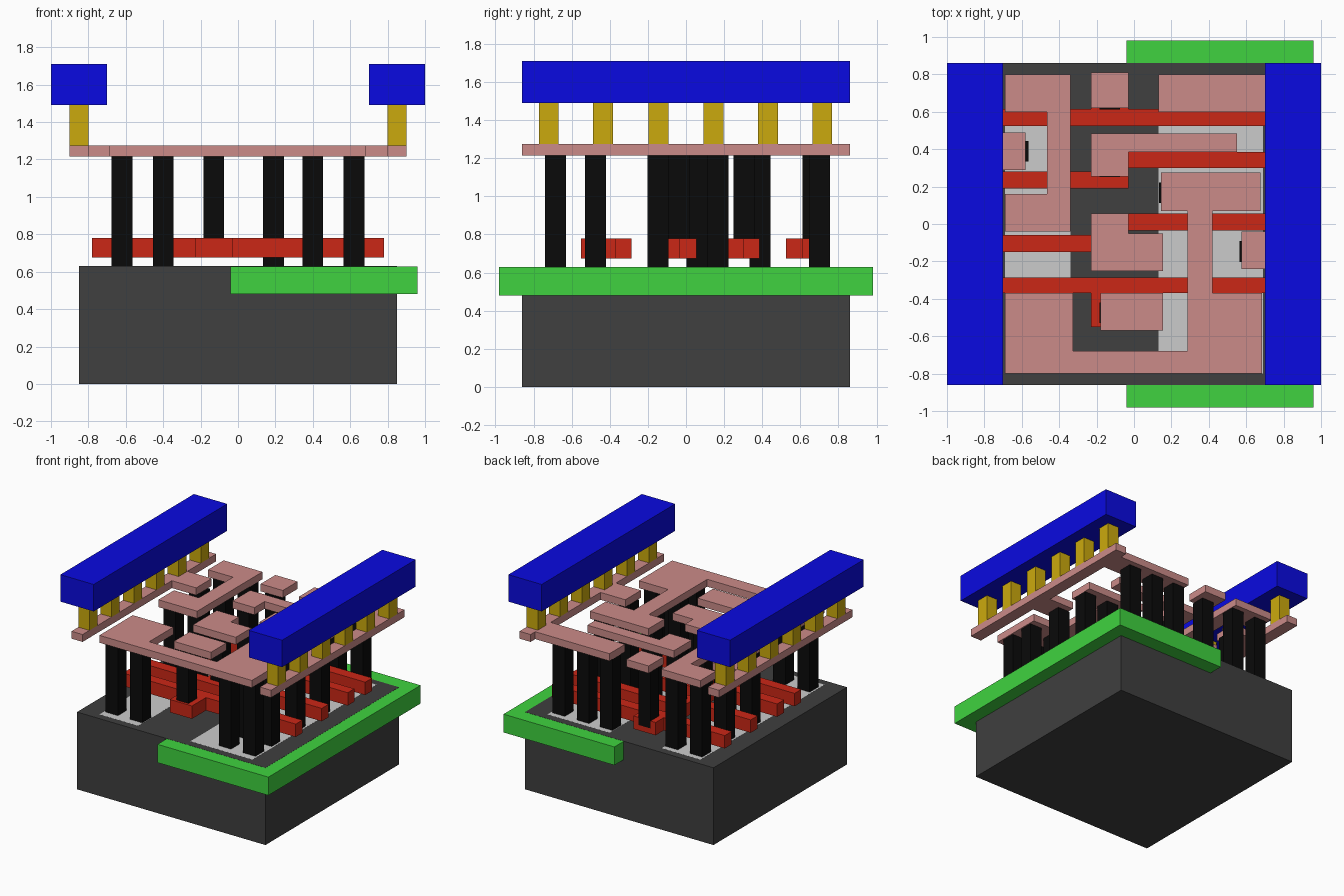
import bpy, bmesh


def material(name, rgb):
    m = bpy.data.materials.new(name)
    m.diffuse_color = (*rgb, 1)
    return m


DARK = material("dark_grey", (0.05, 0.05, 0.05))
GREEN = material("green", (0.05, 0.65, 0.05))
RED = material("red", (0.6, 0.02, 0.008))
BLACK = material("black", (0.003, 0.003, 0.003))
PINK = material("pink", (0.6, 0.26, 0.25))
GOLD = material("gold", (0.6, 0.4, 0.004))
BLUE = material("blue", (0.003, 0.003, 0.75))


def prism(name, outline, z0, z1, mat=None):
    """Extrude a flat outline from z0 up to z1."""
    bm = bmesh.new()
    face = bm.faces.new([bm.verts.new((x, y, z0)) for x, y in outline])
    top = bmesh.ops.extrude_face_region(bm, geom=[face])["geom"]
    bmesh.ops.translate(bm, vec=(0, 0, z1 - z0),
                        verts=[v for v in top if isinstance(v, bmesh.types.BMVert)])
    bmesh.ops.recalc_face_normals(bm, faces=bm.faces)
    me = bpy.data.meshes.new(name)
    bm.to_mesh(me)
    bm.free()
    ob = bpy.data.objects.new(name, me)
    bpy.context.collection.objects.link(ob)
    if mat:
        me.materials.append(mat)
    return ob


def box(name, x0, x1, y0, y1, z0, z1, mat=None):
    return prism(name, [(x0, y0), (x1, y0), (x1, y1), (x0, y1)], z0, z1, mat)


# Base block, well around its right half, and flush active strips
TOP = 0.63
box("substrate", -0.85, 0.85, -0.86, 0.86, 0, TOP, DARK)
box("well", -0.04, 0.96, -0.98, 0.98, 0.48, TOP - 0.001, GREEN)
box("active_left", -0.69, -0.34, -0.8, 0.8, 0.5, TOP + 0.0005)
box("active_right", 0.13, 0.69, -0.8, 0.8, 0.5, TOP + 0.0005)

# Red gate bars with widened or stepped middles
gates = {
    "gate_back": [(-.78, .525), (.78, .525), (.78, .615), (-.03, .615),
                  (-.03, .72), (-.23, .72), (-.23, .615), (-.78, .615)],
    "gate_mid_back": [(-.78, .19), (-.03, .19), (-.03, .3), (.78, .3),
                      (.78, .385), (-.23, .385), (-.23, .28), (-.78, .28)],
    "gate_mid_front": [(-.78, -.15), (-.03, -.15), (-.03, -.035), (.78, -.035),
                       (.78, .055), (-.23, .055), (-.23, -.06), (-.78, -.06)],
    "gate_front": [(-.78, -.37), (-.23, -.37), (-.23, -.55), (-.03, -.55),
                   (-.03, -.37), (.78, -.37), (.78, -.285), (-.78, -.285)],
}
for name, pts in gates.items():
    prism(name, pts, 0.675, 0.78, RED)

# Pink wiring layer
wires = {
    "wire_left": [(-.69, .6), (-.465, .6), (-.465, .16), (-.69, .16),
                  (-.69, -.04), (-.34, -.04), (-.34, .8), (-.69, .8)],
    "wire_back_pad": [(-.23, .62), (-.03, .62), (-.03, .81), (-.23, .81)],
    "wire_mid_back": [(-.23, .255), (-.03, .255), (-.03, .385), (.55, .385),
                      (.55, .485), (-.23, .485)],
    "wire_main": [(-.69, -.8), (.685, -.8), (.685, -.37), (.42, -.37),
                  (.42, .07), (.675, .07), (.675, .275), (.145, .275),
                  (.145, .07), (.285, .07), (.285, -.68), (-.325, -.68),
                  (-.325, -.37), (-.69, -.37)],
    "wire_mid_front": [(-.23, -.25), (.155, -.25), (.155, -.05), (-.03, -.05),
                       (-.03, .055), (-.23, .055)],
    "wire_front_pad": [(-.18, -.57), (.155, -.57), (.155, -.37), (-.18, -.37)],
    "rail_left": [(-.9, -.86), (-.8, -.86), (-.8, .29), (-.58, .29),
                  (-.58, .49), (-.8, .49), (-.8, .86), (-.9, .86)],
    "rail_right": [(.9, -.86), (.9, .86), (.8, .86), (.8, .8), (.13, .8),
                   (.13, .6), (.8, .6), (.8, -.04), (.575, -.04),
                   (.575, -.24), (.8, -.24), (.8, -.86)],
}
for name, pts in wires.items():
    prism(name, pts, 1.215, 1.275, PINK)

# Black contact pillars: y row -> x columns (gate contacts start on the bars)
rows = [(0.7, (-.62, -.4, .19, .4, .62)), (0.388, (-.62,)),
        (0.167, (.19, .4, .62)), (0.057, (-.62, -.4)), (-0.147, (.62,)),
        (-0.685, (-.62, -.4, .4, .62)), (-0.475, (.4, .62))]
H = 0.055
for y, columns in rows:
    for x in columns:
        box("contact", x - H, x + H, y - H, y + H, TOP, 1.215, BLACK)
for y in (0.667, 0.305, -0.037, -0.475):
    box("gate_contact", -0.13 - H, -0.13 + H, y - H, y + H, 0.72, 1.215, BLACK)

# Gold vias and blue top bars, mirrored left and right
for s, side in ((-1, "left"), (1, "right")):
    for y in (-.72, -.435, -.145, .145, .43, .715):
        box("via_" + side, s * .85 - .05, s * .85 + .05, y - .052, y + .052,
            1.275, 1.49, GOLD)
    box("top_bar_" + side, s * .85 - .15, s * .85 + .15, -.86, .86, 1.49, 1.71, BLUE)
